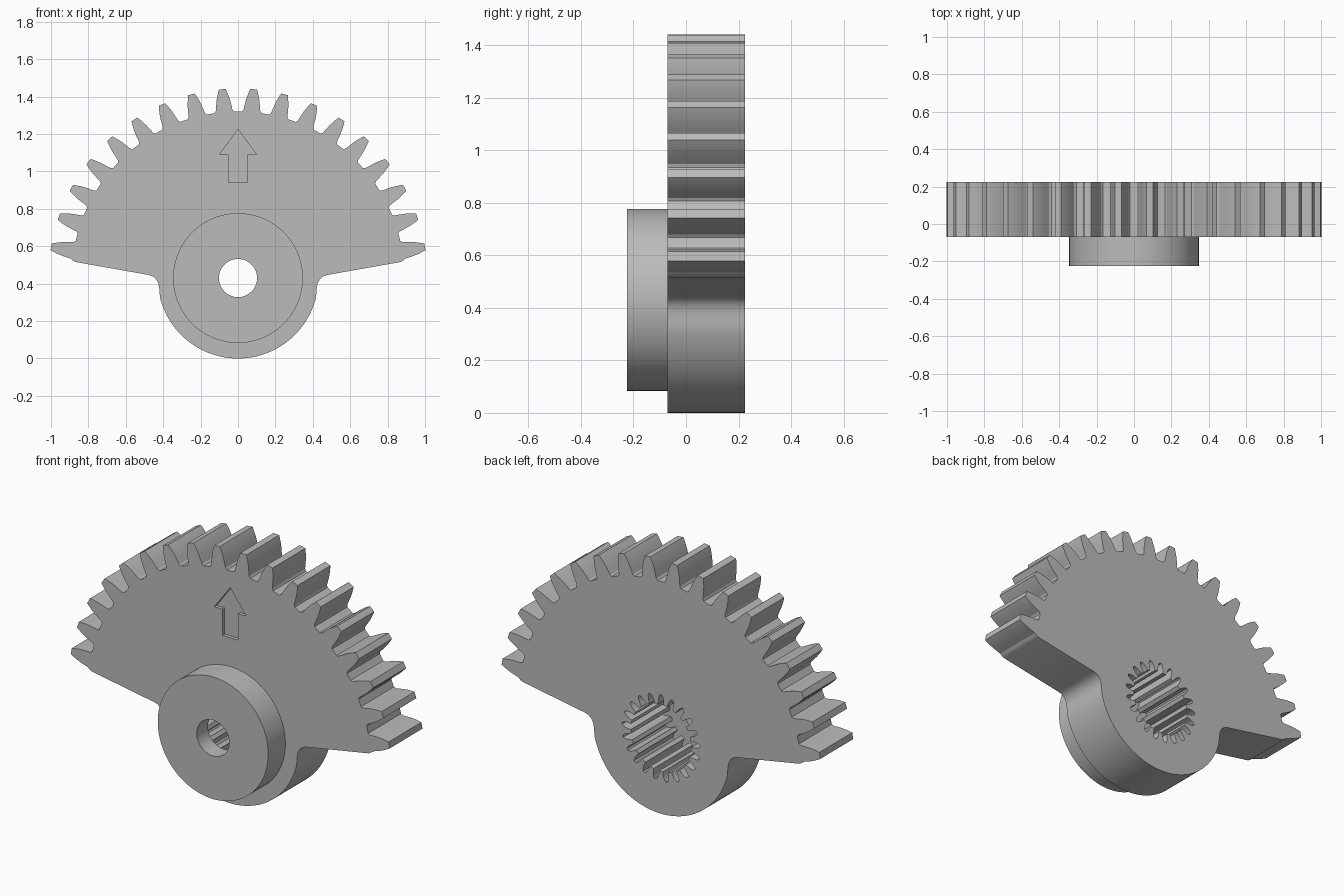
import bpy, bmesh
from math import sin, cos, radians, pi

if "Cube" in bpy.data.objects:
    bpy.data.objects.remove(bpy.data.objects["Cube"])

AXIS_Z = 0.43            # height of the shaft axis
PITCH = radians(360 / 38)
HUB_R = 0.43

grey = bpy.data.materials.new("plain grey")
grey.use_nodes = True
grey.diffuse_color = (0.5, 0.5, 0.5, 1)
grey.node_tree.nodes["Principled BSDF"].inputs["Base Color"].default_value = (0.5, 0.5, 0.5, 1)


def prism(name, points, y0, y1):
    """Extrude an (x, z) outline from y0 to y1."""
    bm = bmesh.new()
    face = bm.faces.new([bm.verts.new((x, y0, z)) for x, z in points])
    out = bmesh.ops.extrude_face_region(bm, geom=[face])
    moved = [g for g in out["geom"] if isinstance(g, bmesh.types.BMVert)]
    bmesh.ops.translate(bm, verts=moved, vec=(0, y1 - y0, 0))
    bmesh.ops.recalc_face_normals(bm, faces=bm.faces[:])
    mesh = bpy.data.meshes.new(name)
    bm.to_mesh(mesh)
    bm.free()
    mesh.materials.append(grey)
    obj = bpy.data.objects.new(name, mesh)
    bpy.context.collection.objects.link(obj)
    return obj


def polar(r, a):
    """Point at radius r and angle a, clockwise from straight up."""
    return (r * sin(a), AXIS_Z + r * cos(a))


def circle(r, n=96):
    return [polar(r, 2 * pi * i / n) for i in range(n)]


def combine(target, tool, operation):
    mod = target.modifiers.new(operation.lower(), "BOOLEAN")
    mod.object, mod.operation, mod.solver = tool, operation, "EXACT"
    bpy.context.view_layer.objects.active = target
    bpy.ops.object.modifier_apply(modifier=mod.name)
    bpy.data.objects.remove(tool)


# Sector outline, right half: teeth, sloping lower edge, fillet, hub arc
flank = [(0.89, 0.053), (0.9, 0.045), (0.925, 0.041), (0.95, 0.037),
         (0.975, 0.031), (1.0, 0.023), (1.013, 0.018)]
half = []
for k in range(9):
    a = (k + 0.5) * PITCH
    half += [polar(r, a - w / r) for r, w in flank]
    half += [polar(r, a + w / r) for r, w in reversed(flank)]
half += [(0.87, 0.516), (0.48, 0.447), (0.457, 0.44), (0.438, 0.424),
         (0.426, 0.402), (0.421, 0.375), (0.419, 0.35)]
half += [polar(HUB_R, radians(104 + 76 * i / 28)) for i in range(28)]
outline = half + [(0, 0)] + [(-x, z) for x, z in reversed(half)]
gear = prism("sector_gear", outline, -0.07, 0.225)

# Front boss joined to the plate
combine(gear, prism("boss", circle(0.347), -0.225, 0.05), "UNION")

# Splined bore from the back
TEETH = 21
step = 2 * pi / TEETH
slot = [(0.19, -0.3), (0.215, -0.26), (0.235, -0.17), (0.245, -0.07),
        (0.245, 0.07), (0.235, 0.17), (0.215, 0.26), (0.19, 0.3)]
spline = [polar(r, (i + t) * step) for i in range(TEETH) for r, t in slot]
combine(gear, prism("bore_cutter", spline, -0.125, 0.3), "DIFFERENCE")

# Screw hole through the front wall
combine(gear, prism("hole_cutter", circle(0.102, 64), -0.3, 0.0), "DIFFERENCE")

# Engraved arrow on the front
side = [(0.1, 1.09), (0.05, 1.09), (0.05, 0.94)]
arrow = [(0, 1.225)] + side + [(-x, z) for x, z in reversed(side)]
combine(gear, prism("arrow_cutter", arrow, -0.15, -0.05), "DIFFERENCE")

bpy.ops.object.select_all(action="DESELECT")
gear.select_set(True)
bpy.context.view_layer.objects.active = gear
bpy.ops.object.shade_smooth_by_angle(angle=radians(28))
